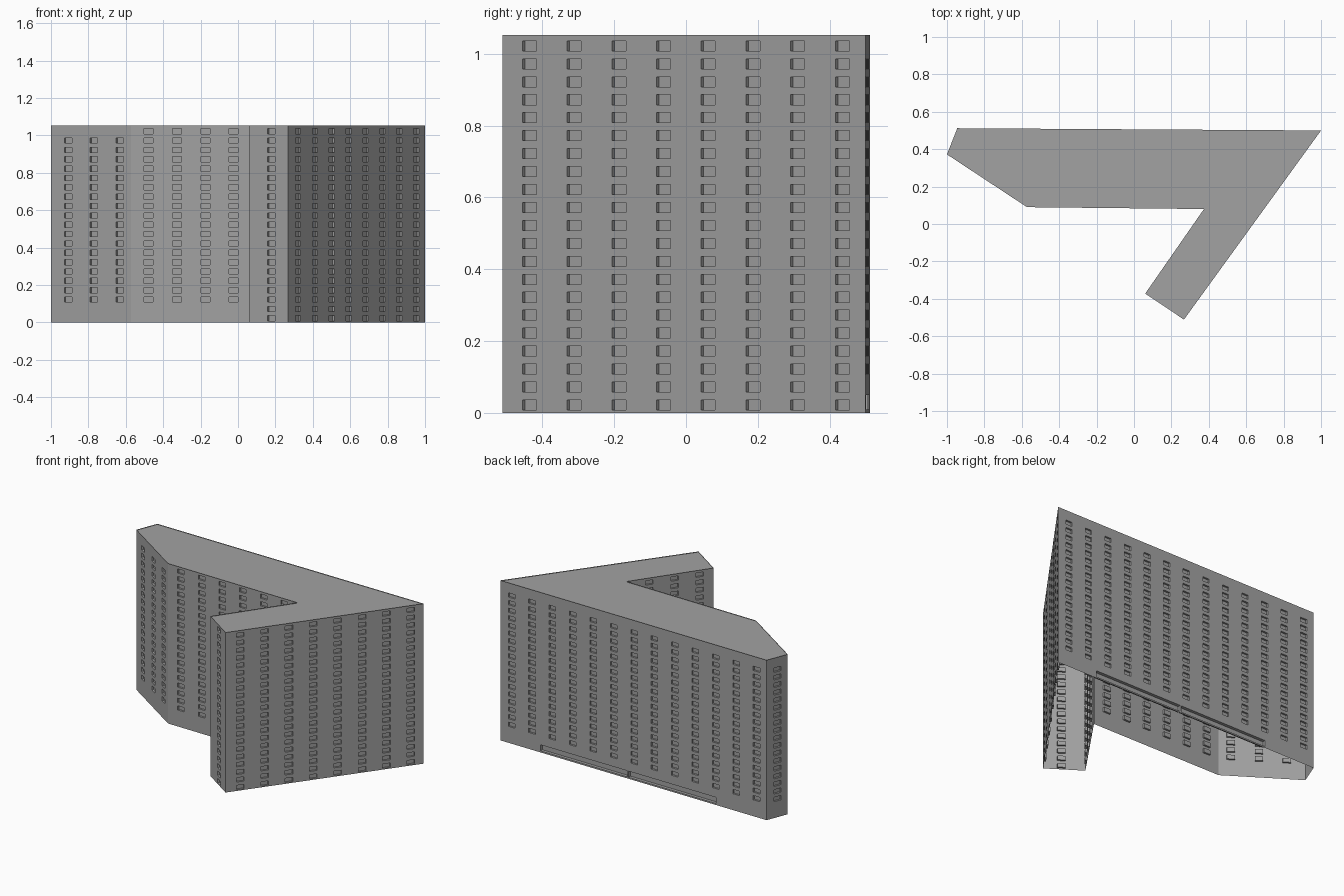
import bpy
import bmesh
from mathutils import Vector

cube = bpy.data.objects.get("Cube")
if cube:
    bpy.data.objects.remove(cube, do_unlink=True)

HEIGHT, STOREY, FIRST = 1.052, 0.05, 0.022
WIN_W, WIN_H, DEPTH = 0.048, 0.028, 0.012


def make_material(name, value):
    mat = bpy.data.materials.new(name)
    mat.use_nodes = True
    colour = (value, value, value, 1)
    mat.diffuse_color = colour
    mat.node_tree.nodes["Principled BSDF"].inputs["Base Color"].default_value = colour
    return mat


grey = make_material("concrete grey", 0.36)


def finish(bm, name):
    bmesh.ops.remove_doubles(bm, verts=bm.verts, dist=0.00005)
    mesh = bpy.data.meshes.new(name)
    bm.to_mesh(mesh)
    bm.free()
    mesh.materials.append(grey)
    obj = bpy.data.objects.new(name, mesh)
    bpy.context.collection.objects.link(obj)


def spread(first, last, count):
    return [first + (last - first) * i / (count - 1) for i in range(count)]


def wall(name, start, end, columns, rows, openings=()):
    """Wall sheet with recessed openings; columns are fractions of its length."""
    start, end = Vector((*start, 0)), Vector((*end, 0))
    length = (end - start).length
    along = (end - start).normalized()
    inward = Vector((-along.y, along.x, 0))
    holes = [(a * length, b * length, z0, z1, d) for a, b, z0, z1, d in openings]
    for c in columns:
        for r in rows:
            z = FIRST + STOREY * r
            holes.append((c * length - WIN_W / 2, c * length + WIN_W / 2,
                          z - WIN_H / 2, z + WIN_H / 2, DEPTH))
    bm = bmesh.new()

    def quad(*corners):
        bm.faces.new([bm.verts.new(start + along * u + inward * d + Vector((0, 0, z)))
                      for u, z, d in corners])

    # Plain wall around the openings
    us = sorted({0, length} | {round(h[i], 5) for h in holes for i in (0, 1)})
    zs = sorted({0, HEIGHT} | {round(h[i], 5) for h in holes for i in (2, 3)})
    for u0, u1 in zip(us, us[1:]):
        for z0, z1 in zip(zs, zs[1:]):
            u, z = (u0 + u1) / 2, (z0 + z1) / 2
            if not any(h[0] < u < h[1] and h[2] < z < h[3] for h in holes):
                quad((u0, z0, 0), (u1, z0, 0), (u1, z1, 0), (u0, z1, 0))
    # Recesses: four reveals and a back pane
    for u0, u1, z0, z1, d in holes:
        ring = [(u0, z0), (u1, z0), (u1, z1), (u0, z1)]
        quad(*[(u, z, d) for u, z in ring])
        for p, q in zip(ring, ring[1:] + ring[:1]):
            quad((*p, 0), (*q, 0), (*q, d), (*p, d))
    finish(bm, name)


# Footprint corners, counter-clockwise
corners = [(1, 0.5), (-0.945, 0.512), (-1, 0.372), (-0.572, 0.09),
           (0.374, 0.08), (0.06, -0.372), (0.267, -0.511)]
main_rows, all_rows = range(2, 20), range(21)
# Long ground-floor shop recesses at the back
shops = [(0.15, 0.478, 0.01, 0.05, 0.02), (0.482, 0.81, 0.01, 0.05, 0.02)]
facades = [
    ("back_wall", spread(0.042, 0.962, 13), main_rows, shops),
    ("right_end_wall", [0.52], main_rows, ()),
    ("right_slanted_wall", [0.215, 0.535, 0.86], main_rows, ()),
    ("courtyard_wall", spread(0.1, 0.9, 6), range(2, 21), ()),
    ("wing_inner_wall", [0.26, 0.55, 0.84], all_rows, ()),
    ("wing_end_wall", [0.57], all_rows, ()),
    ("wing_outer_wall", spread(0.074, 0.936, 8), all_rows, ()),
]
for i, (name, columns, rows, openings) in enumerate(facades):
    wall(name, corners[i], corners[(i + 1) % len(corners)], columns, rows, openings)

# Roof, set just below the wall tops
bm = bmesh.new()
bm.faces.new([bm.verts.new((x, y, HEIGHT - 0.004)) for x, y in corners])
finish(bm, "roof")
